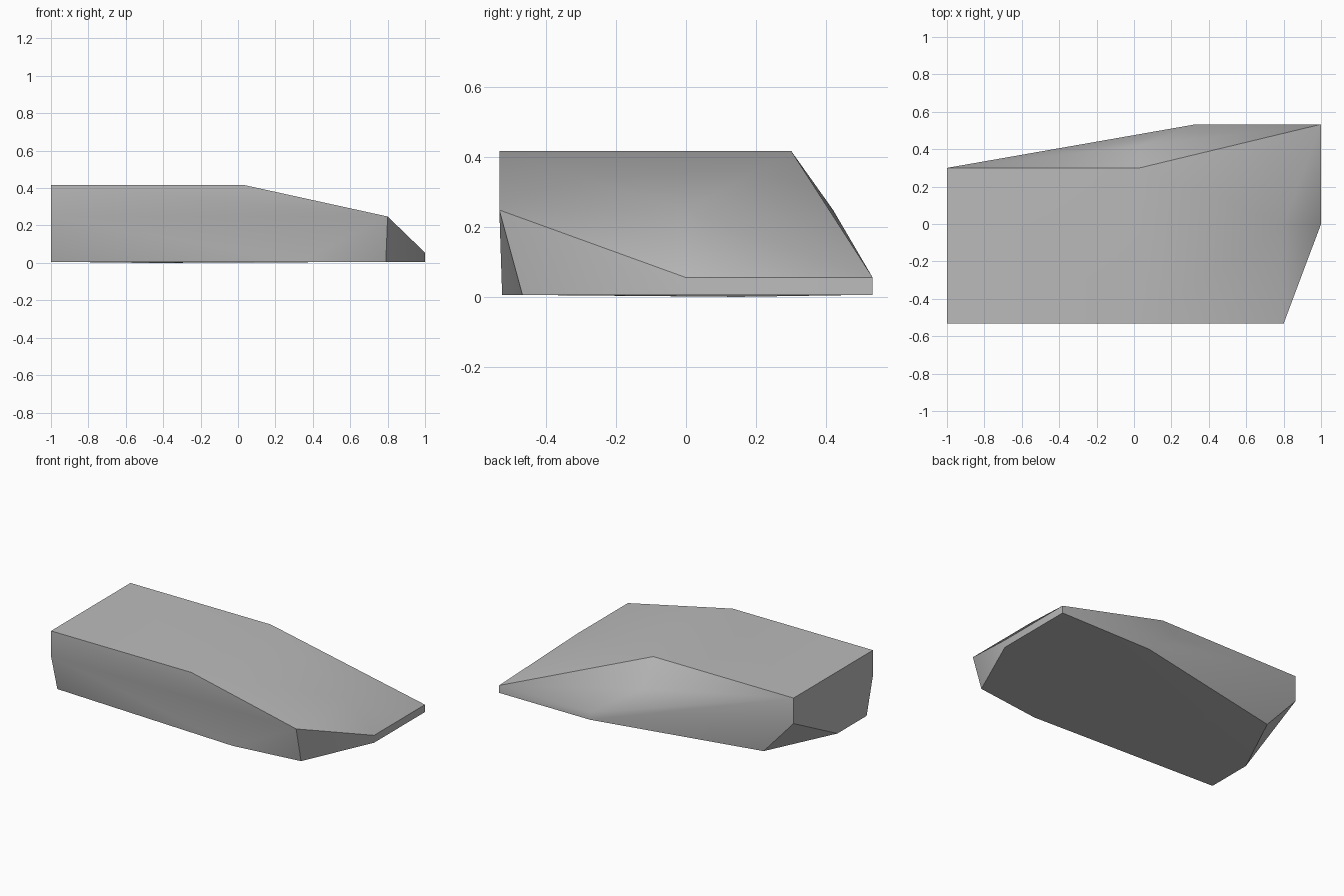
import bpy
import bmesh
import math

# Remove the default cube only
default_cube = bpy.data.objects.get("Cube")
if default_cube:
    bpy.data.objects.remove(default_cube, do_unlink=True)


def make_material(name, color):
    material = bpy.data.materials.new(name)
    material.use_nodes = True
    material.diffuse_color = color
    shader = material.node_tree.nodes["Principled BSDF"]
    shader.inputs["Base Color"].default_value = color
    return material


def hull_from_outlines(name, outlines, material):
    """Wrap a faceted convex skin around flat outlines stacked by height."""
    mesh = bpy.data.meshes.new(name)
    bm = bmesh.new()
    for height, outline in outlines:
        for x, y in outline:
            bm.verts.new((x, y, height))
    result = bmesh.ops.convex_hull(bm, input=bm.verts[:])
    leftover = {v for v in result["geom_interior"] + result["geom_unused"]
                if isinstance(v, bmesh.types.BMVert)}
    bmesh.ops.delete(bm, geom=list(leftover), context="VERTS")
    # Merge coplanar triangles into clean flat facets
    bmesh.ops.dissolve_limit(bm, angle_limit=math.radians(0.3),
                             verts=bm.verts[:], edges=bm.edges[:])
    bmesh.ops.recalc_face_normals(bm, faces=bm.faces[:])
    bm.to_mesh(mesh)
    bm.free()
    mesh.materials.append(material)
    obj = bpy.data.objects.new(name, mesh)
    bpy.context.collection.objects.link(obj)
    return obj


# Shared extents of the slab
left, right = -1, 1
front, back = -0.533, 0.533
top_back = 0.3
ridge_end = 0.03
nose = 0.8
corner = 0.33
tuck = -0.467

# Flat top plateau
plateau = [(left, front), (left, top_back),
           (ridge_end, top_back), (ridge_end, front)]
# Shoulder where the walls start to slope inward
shoulder = [(left, front), (left, top_back), (ridge_end, 0.42),
            (nose, 0), (nose, front)]
# Thin rim at the low end
rim = [(corner, back), (right, back), (right, 0)]
# Base outline with clipped corners
base = [(left, tuck), (left, -0.16), (-0.78, top_back), (corner, back),
        (right, back), (right, 0), (nose - 0.01, tuck), (corner, -0.525)]
# Slight bulge underneath
belly = [(-0.5, 0.15)]

stone_grey = make_material("stone grey", (0.5, 0.5, 0.5, 1))
rock = hull_from_outlines("rock_slab", [
    (0.417, plateau),
    (0.248, shoulder),
    (0.055, rim),
    (0.006, base),
    (0, belly),
], stone_grey)

# Soft shading across shallow facets, crisp main edges
bpy.ops.object.select_all(action="DESELECT")
rock.select_set(True)
bpy.context.view_layer.objects.active = rock
bpy.ops.object.shade_smooth_by_angle(angle=math.radians(40))
